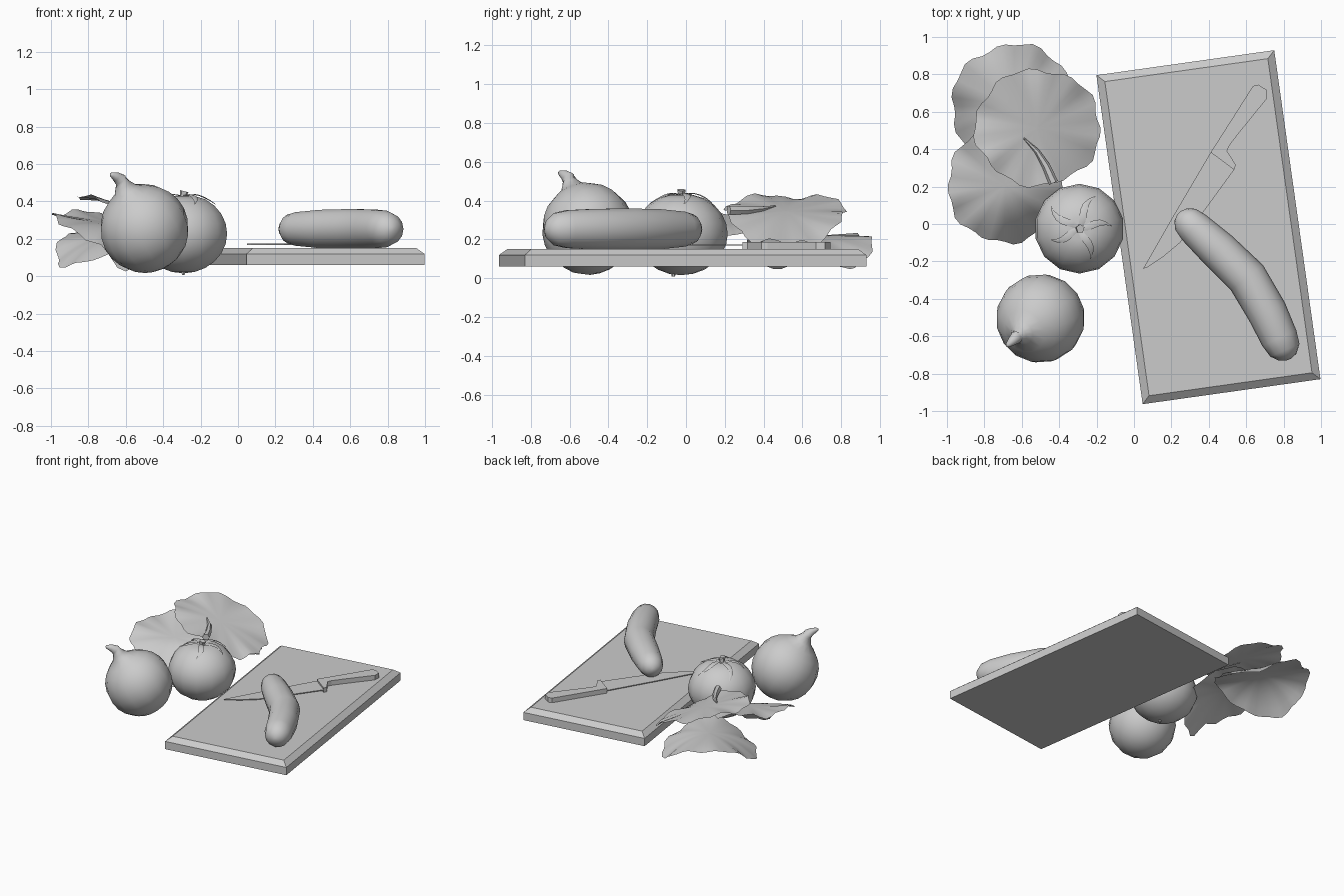
import bpy, bmesh, math
from mathutils import Vector, Matrix

cube = bpy.data.objects.get("Cube")
if cube:
    bpy.data.objects.remove(cube, do_unlink=True)

grey = bpy.data.materials.new("plain grey")
grey.use_nodes = True
tone = (0.6, 0.6, 0.6, 1)
grey.diffuse_color = tone
grey.node_tree.nodes["Principled BSDF"].inputs["Base Color"].default_value = tone


def finish(name, bm, smooth=None, solid=True):
    bmesh.ops.remove_doubles(bm, verts=bm.verts, dist=0.0005)
    if solid:
        bmesh.ops.recalc_face_normals(bm, faces=bm.faces)
    mesh = bpy.data.meshes.new(name)
    bm.to_mesh(mesh)
    bm.free()
    mesh.materials.append(grey)
    obj = bpy.data.objects.new(name, mesh)
    bpy.context.collection.objects.link(obj)
    if smooth:
        bpy.ops.object.select_all(action='DESELECT')
        obj.select_set(True)
        bpy.context.view_layer.objects.active = obj
        bpy.ops.object.shade_smooth_by_angle(angle=math.radians(smooth))
    return obj


def bridge(bm, rings, closed=True):
    for a, b in zip(rings, rings[1:]):
        for i in range(len(a) if closed else len(a) - 1):
            j = (i + 1) % len(a)
            bm.faces.new((a[i], a[j], b[j], b[i]))


def tube(name, path, radii, segs, smooth=50):
    """Round body swept along a path with a radius at each point."""
    bm = bmesh.new()
    pts = [Vector(p) for p in path]
    rings = []
    for i, (p, r) in enumerate(zip(pts, radii)):
        tangent = (pts[min(i + 1, len(pts) - 1)] - pts[max(i - 1, 0)]).normalized()
        ref = Vector((1, 0, 0)) if abs(tangent.z) > 0.7 else Vector((0, 0, 1))
        u = tangent.cross(ref).normalized()
        v = tangent.cross(u)
        rings.append([bm.verts.new(p + r * (math.cos(a) * u + math.sin(a) * v))
                      for a in (math.tau * k / segs for k in range(segs))])
    bridge(bm, rings)
    for end in (rings[0], rings[-1]):
        bm.faces.new(end)
    bmesh.ops.dissolve_degenerate(bm, edges=bm.edges, dist=0.0003)
    return finish(name, bm, smooth)


def slab(name, outline, z0, z1):
    """Flat plate with the given outline."""
    bm = bmesh.new()
    rings = [[bm.verts.new((x, y, z)) for x, y in outline] for z in (z0, z1)]
    bridge(bm, rings)
    for end in rings:
        bm.faces.new(end)
    return finish(name, bm)


# Cutting board with a sloped top rim
bm = bmesh.new()
rings = []
for inset, z in ((0, 0.06), (0, 0.12), (0.04, 0.152)):
    w, d = 0.48 - inset, 0.888 - inset
    rings.append([bm.verts.new((x * w, y * d, z))
                  for x, y in ((-1, -1), (1, -1), (1, 1), (-1, 1))])
bridge(bm, rings)
bm.faces.new(rings[0])
bm.faces.new(rings[-1])
board = finish("cutting_board", bm)
board.data.transform(Matrix.Translation((0.398, -0.017, 0)) @ Matrix.Rotation(math.radians(8), 4, 'Z'))

# Knife
slab("knife_blade", [(0.048, -0.24), (0.07, -0.232), (0.15, -0.18), (0.246, -0.1),
                     (0.39, 0.09), (0.535, 0.29), (0.41, 0.383), (0.22, 0.06)], 0.168, 0.174)
slab("knife_handle", [(0.41, 0.383), (0.535, 0.29), (0.545, 0.316), (0.497, 0.39),
                      (0.51, 0.42), (0.556, 0.48), (0.71, 0.67), (0.712, 0.715),
                      (0.665, 0.745), (0.636, 0.738), (0.52, 0.555)], 0.15, 0.188)

# Cucumber, bent along its length with rounded ends
path = [(0.24, 0.06), (0.25, 0.05), (0.275, 0.025), (0.32, -0.018), (0.452, -0.14),
        (0.604, -0.287), (0.712, -0.47), (0.777, -0.61), (0.807, -0.675),
        (0.822, -0.712), (0.827, -0.725)]
radii = [0.012, 0.048, 0.078, 0.092, 0.105, 0.109, 0.107, 0.1, 0.085, 0.05, 0.012]
tube("cucumber", [(x, y, 0.253) for x, y in path], radii, 14)

# Onion: round body whose axis leans into a curled neck
centre, axis = Vector((-0.5, -0.505, 0.255)), Vector((-0.42, -0.33, 0.85)).normalized()
path, radii = [], []
for k in range(11):
    a = math.radians(180 - 15 * k)
    path.append(centre + axis * 0.238 * math.cos(a))
    radii.append(0.238 * math.sin(a))
for along, r in ((0.24, 0.066), (0.275, 0.044), (0.31, 0.034)):
    path.append(centre + axis * along)
    radii.append(r)
path += [(-0.652, -0.627, 0.533), (-0.674, -0.648, 0.543), (-0.682, -0.656, 0.545)]
radii += [0.025, 0.014, 0.004]
tube("onion", path, radii, 14, 60)

# Tomato with a dimpled top
tx, ty = -0.292, -0.025


def tomato_z(r):
    return 0.228 + 0.212 * math.sqrt(max(0, 1 - (r / 0.24) ** 2)) - 0.02 * math.exp(-(r / 0.05) ** 2)


angles = [math.radians(180 - 15 * k) for k in range(13)]
radii = [0.24 * math.sin(a) for a in angles]
path = [(tx, ty, 0.228 + 0.212 * math.cos(a) if math.cos(a) < 0 else tomato_z(r))
        for a, r in zip(angles, radii)]
tube("tomato", path, radii, 14, 60)
tube("tomato_stem", [(tx, ty, 0.41), (tx, ty, 0.435), (tx + 0.005, ty, 0.455)],
     [0.028, 0.02, 0.024], 5, 20)
tube("tomato_base_tip", [(tx, ty - 0.04, 0.008), (tx, ty - 0.04, 0.035)], [0.008, 0.015], 6)

# Sepals lying over the top of the tomato
for number, (deg, length) in enumerate(((3, 0.16), (62, 0.18), (140, 0.18), (200, 0.15), (-72, 0.16))):
    bm = bmesh.new()
    rows = []
    for k in range(7):
        t = k / 6
        r = 0.012 + length * t
        a = math.radians(deg) + 0.25 * math.sin(3 * t)
        w = 0.003 + 0.017 * math.sin(math.pi * min(1, t * 0.85 + 0.15))
        p = Vector((tx + r * math.cos(a), ty + r * math.sin(a), tomato_z(r) + 0.007))
        side = Vector((-math.sin(a), math.cos(a), 0)) * w
        rows.append([bm.verts.new(p - side), bm.verts.new(p + Vector((0, 0, 0.004))),
                     bm.verts.new(p + side)])
    bridge(bm, rows, closed=False)
    finish("sepal_%d" % (number + 1), bm, 60, solid=False)


# Lettuce leaves: thin ruffled sheets with a scalloped rim
def leaf(name, cx, cy, rx, ry, height, phase, ruffle):
    bm = bmesh.new()
    segs, rings = 44, []
    for k in range(8):
        t = max(k / 7, 0.02)
        ring = []
        for i in range(segs):
            a = math.tau * i / segs
            rim = 1 + t * t * (0.03 * math.sin(11 * a + phase) + 0.025 * math.sin(5 * a + 2 * phase))
            u, v = t * rim * math.cos(a), t * rim * math.sin(a)
            wave = ruffle * t ** 3 * (math.sin(5 * a + phase) + 0.6 * math.sin(11 * a + 2 * phase))
            ring.append(bm.verts.new((cx + rx * u, cy + ry * v, height(u, v) + wave)))
        rings.append(ring)
    bridge(bm, rings)
    bm.faces.new(rings[0])
    return finish(name, bm, 60, solid=False)


def arched(u, v):
    across, along = 0.84 * u + 0.56 * v, 0.84 * v - 0.56 * u
    return 0.215 - 0.16 * across ** 2 + 0.02 * along


def tilted(u, v):
    return 0.345 - 0.125 * u - 0.045 * u * u


def drooping(u, v):
    fall = max(0, 0.4 * u - 0.85 * v - 0.1)
    return 0.285 - 0.04 * u + 0.04 * v - 0.26 * fall ** 2


leaf("lettuce_leaf_back", -0.64, 0.63, 0.335, 0.33, arched, 0.6, 0.016)
leaf("lettuce_leaf_top", -0.515, 0.515, 0.335, 0.31, tilted, 2.1, 0.014)
leaf("lettuce_leaf_side", -0.69, 0.21, 0.305, 0.31, drooping, 4.0, 0.018)

# Short curled rib on the top leaf
tube("lettuce_rib", [(-0.59, 0.46, 0.372), (-0.52, 0.39, 0.358), (-0.47, 0.31, 0.35),
                     (-0.43, 0.22, 0.35)], [0.004, 0.014, 0.022, 0.026], 6)
